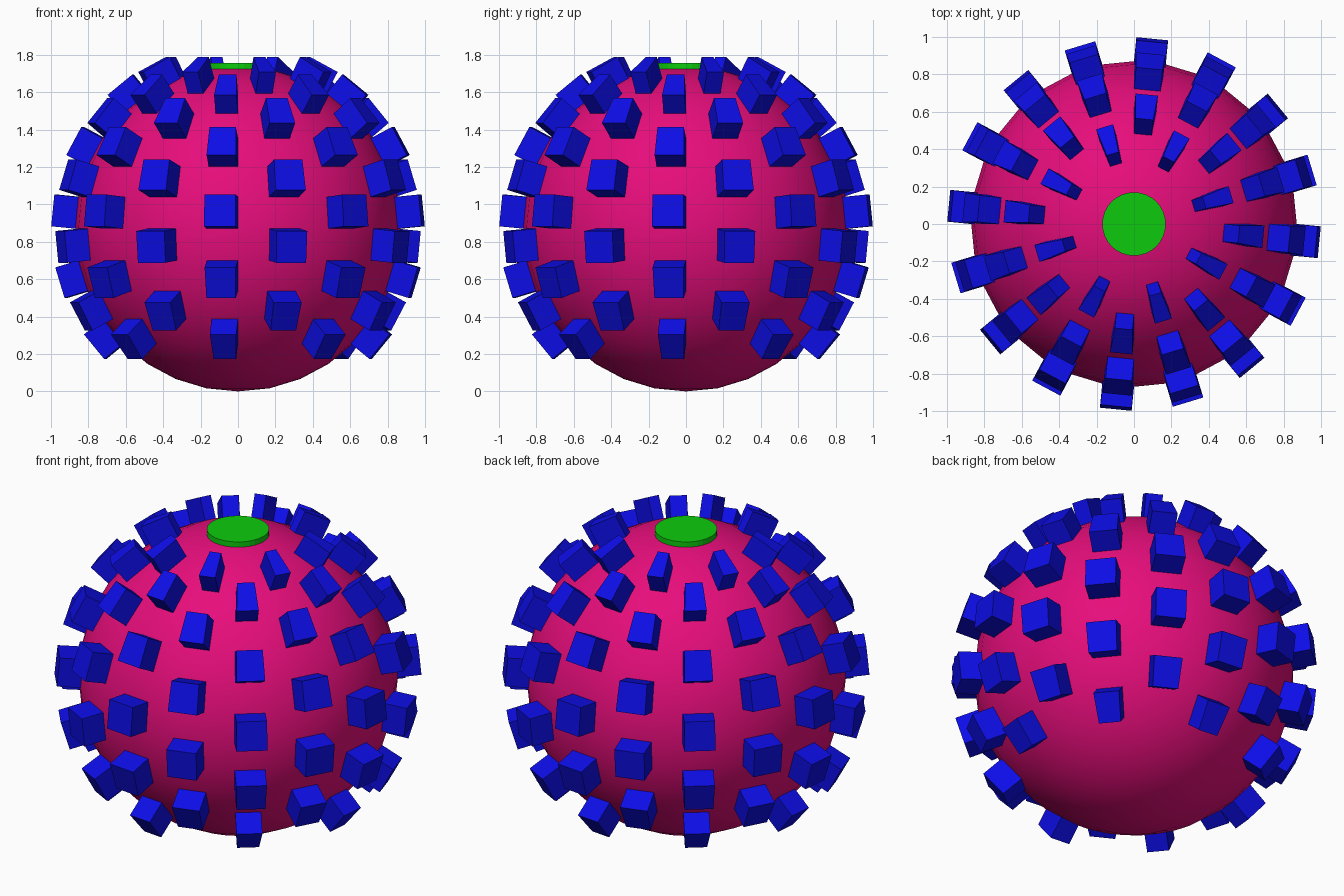
import bpy, bmesh, math
from mathutils import Matrix, Vector

R = 0.87          # ball radius
STUD = 0.13       # stud height
SEGS, RINGS = 32, 16
STEP = 2 * math.pi / SEGS

cube = bpy.data.objects.get("Cube")
if cube:
    bpy.data.objects.remove(cube)


def material(name, rgb):
    mat = bpy.data.materials.new(name)
    mat.use_nodes = True
    colour = (*rgb, 1)
    mat.diffuse_color = colour
    mat.node_tree.nodes["Principled BSDF"].inputs["Base Color"].default_value = colour
    return mat


def finish(bm, name, mat):
    mesh = bpy.data.meshes.new(name)
    bm.to_mesh(mesh)
    bm.free()
    mesh.materials.append(mat)
    obj = bpy.data.objects.new(name, mesh)
    obj.location.z = R
    bpy.context.collection.objects.link(obj)
    return obj


def sphere():
    bm = bmesh.new()
    bmesh.ops.create_uvsphere(bm, u_segments=SEGS, v_segments=RINGS, radius=R)
    return bm


def is_stud(face):
    # Every fourth panel of a row, shifted by two panels on alternate rows
    c = face.calc_center_median()
    row = math.floor(math.atan2(c.z, math.hypot(c.x, c.y)) / STEP)
    col = math.floor(math.atan2(c.y, c.x) / STEP)
    return -4 <= row <= 5 and (col + 1 + 2 * (row % 2)) % 4 == 0


# Smooth ball
ball = finish(sphere(), "ball", material("magenta", (0.8, 0.004, 0.2)))
bpy.context.view_layer.objects.active = ball
ball.select_set(True)
bpy.ops.object.shade_smooth_by_angle()

# Block studs raised from panels of the ball
bm = sphere()
bm.normal_update()
bmesh.ops.delete(bm, geom=[f for f in bm.faces if not is_stud(f)], context="FACES")
tops = bmesh.ops.extrude_discrete_faces(bm, faces=bm.faces[:])["faces"]
for face in tops:
    face.normal_update()
    bmesh.ops.translate(bm, verts=face.verts[:], vec=face.normal * STUD)
bmesh.ops.recalc_face_normals(bm, faces=bm.faces[:])
finish(bm, "studs", material("blue", (0.004, 0.004, 0.8)))

# Flat round cap on the top
bm = bmesh.new()
low, high = R * math.cos(STEP), R + 0.015
bmesh.ops.create_cone(bm, cap_ends=True, segments=SEGS, depth=high - low,
                      radius1=R * math.sin(STEP), radius2=R * math.sin(STEP),
                      matrix=Matrix.Translation(Vector((0, 0, (low + high) / 2))))
finish(bm, "top_cap", material("green", (0.004, 0.6, 0.004)))
